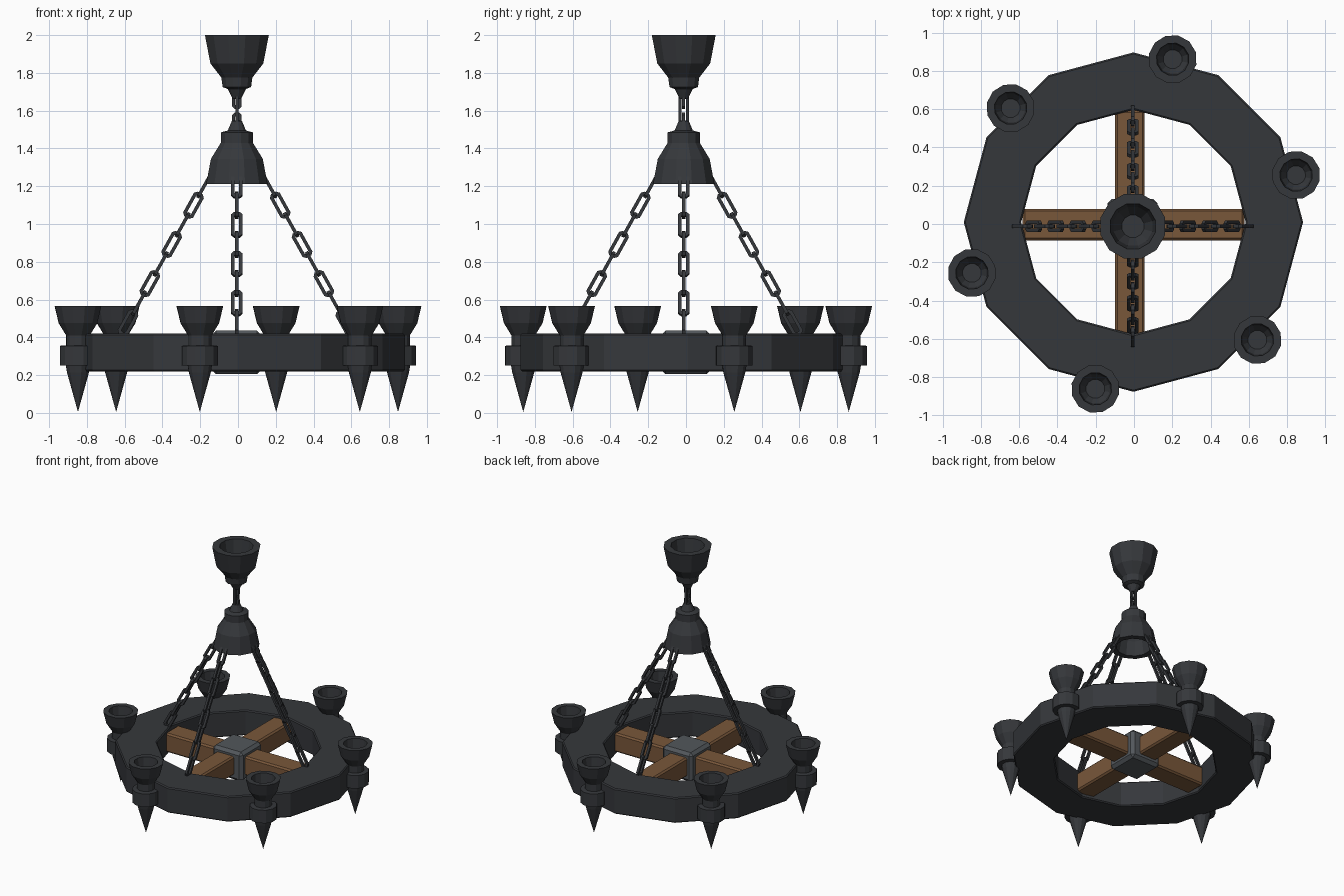
import bpy, bmesh
from math import sin, cos, pi, radians
from mathutils import Vector, Matrix

if "Cube" in bpy.data.objects:
    bpy.data.objects.remove(bpy.data.objects["Cube"])


def material(name, col):
    m = bpy.data.materials.new(name)
    m.diffuse_color = (*col, 1)
    m.use_nodes = True
    m.node_tree.nodes["Principled BSDF"].inputs["Base Color"].default_value = m.diffuse_color
    return m


IRON = material("dark_iron", (0.036, 0.039, 0.044))
STEEL = material("hub_steel", (0.085, 0.095, 0.105))
WOOD = material("wood", (0.19, 0.095, 0.042))
CX, CY = -0.006, -0.012      # axis of the hanging parts


def finish(bm, name, mat, bevel=0.0):
    bmesh.ops.recalc_face_normals(bm, faces=bm.faces)
    me = bpy.data.meshes.new(name)
    bm.to_mesh(me)
    bm.free()
    ob = bpy.data.objects.new(name, me)
    bpy.context.collection.objects.link(ob)
    me.materials.append(mat)
    if bevel:
        b = ob.modifiers.new("bevel", 'BEVEL')
        b.width, b.segments = bevel, 1
    return ob


def lathe(bm, profile, sides, centre=(0, 0), turn=0.0, closed=False):
    """Revolve (radius, z) points; zero radius makes a pole."""
    rings = []
    for r, z in profile:
        if r < 1e-6:
            rings.append([bm.verts.new((*centre, z))])
        else:
            rings.append([bm.verts.new((centre[0] + r * cos(turn + 2 * pi * i / sides),
                                        centre[1] + r * sin(turn + 2 * pi * i / sides), z))
                          for i in range(sides)])
    pairs = list(zip(rings, rings[1:]))
    if closed:
        pairs.append((rings[-1], rings[0]))
    for a, b in pairs:
        for i in range(sides):
            j = (i + 1) % sides
            quad = [a[i % len(a)], a[j % len(a)], b[j % len(b)], b[i % len(b)]]
            bm.faces.new(list(dict.fromkeys(quad)))


def link(bm, centre, axis, side, length, width, rod):
    """Elongated octagonal chain link with a square section."""
    axis, side = axis.normalized(), side.normalized()
    normal = axis.cross(side)
    h, w, c = length / 2, width / 2, width * 0.25
    loops = []
    for inset, lift in ((0, -1), (0, 1), (rod, 1), (rod, -1)):
        a, b, k = h - inset, w - inset, c * (1 - inset / w)
        pts = [(b, a - k), (b - k, a), (k - b, a), (-b, a - k),
               (-b, k - a), (k - b, -a), (b - k, -a), (b, k - a)]
        loops.append([bm.verts.new(centre + side * x + axis * y + normal * lift * rod / 2)
                      for x, y in pts])
    for n in range(4):
        a, b = loops[n], loops[(n + 1) % 4]
        for i in range(8):
            j = (i + 1) % 8
            bm.faces.new((a[i], a[j], b[j], b[i]))


def box(name, centre, size, mat, bevel):
    bm = bmesh.new()
    bmesh.ops.create_cube(bm, size=1, matrix=Matrix.Translation(centre) @ Matrix.Diagonal((*size, 1)))
    return finish(bm, name, mat, bevel)


# twelve-sided ring
bm = bmesh.new()
lathe(bm, [(0.587, 0.22), (0.887, 0.22), (0.887, 0.42), (0.587, 0.42)], 12, (-0.003, 0.01), 0, True)
finish(bm, "ring", IRON, 0.008)

# six spiked candle cups
for k in range(6):
    a = radians(16.8 + 60 * k)
    pos = (0.885 * cos(a), 0.885 * sin(a))
    bm = bmesh.new()
    lathe(bm, [(0, 0.005), (0.06, 0.215), (0.066, 0.25), (0.099, 0.252), (0.099, 0.355),
               (0.064, 0.358), (0.064, 0.41), (0.105, 0.475), (0.127, 0.565), (0.086, 0.565),
               (0.078, 0.49), (0.05, 0.45), (0, 0.45)], 12, pos, a)
    finish(bm, f"candle_cup_{k + 1}", IRON)

# crossed beams and centre hub
box("beam_x", (-0.003, -0.003, 0.32), (1.16, 0.165, 0.15), WOOD, 0.012)
box("beam_y", (-0.022, 0.005, 0.322), (0.155, 1.18, 0.15), WOOD, 0.012)
box("hub", (-0.008, 0.0, 0.32), (0.262, 0.262, 0.23), STEEL, 0.022)

# ceiling cup
bm = bmesh.new()
lathe(bm, [(0, 1.66), (0.024, 1.665), (0.05, 1.715), (0.078, 1.725), (0.085, 1.775), (0.145, 1.85),
           (0.175, 2.0), (0.122, 2.0), (0.105, 1.88), (0.06, 1.80), (0, 1.80)], 12, (CX, CY), pi / 12)
finish(bm, "ceiling_cup", IRON)

# bell that gathers the chains
bm = bmesh.new()
lathe(bm, [(0, 1.55), (0.028, 1.545), (0.05, 1.495), (0.088, 1.485), (0.088, 1.43), (0.142, 1.345),
           (0.168, 1.212), (0.125, 1.212), (0.105, 1.32), (0.06, 1.40), (0, 1.40)], 12, (CX, CY), pi / 12)
finish(bm, "chain_bell", IRON)

# top link between cup and bell
bm = bmesh.new()
up = Vector((0, 0, 1))
link(bm, Vector((CX, CY, 1.605)), up, Vector((0, 1, 0)), 0.18, 0.056, 0.016)
link(bm, Vector((CX, CY, 1.66)), up, Vector((1, 0, 0)), 0.10, 0.05, 0.016)
link(bm, Vector((CX, CY, 1.54)), up, Vector((1, 0, 0)), 0.10, 0.05, 0.016)
finish(bm, "top_link", IRON)

# four slanted chains of alternating links
COUNT = 8
for k in range(4):
    out = Vector((round(cos(k * pi / 2)), round(sin(k * pi / 2)), 0))
    tangent = up.cross(out)
    start = Vector((CX, CY, 1.255)) + out * 0.143
    end = Vector((CX, CY, 0.425)) + out * 0.605
    axis = (end - start).normalized()
    bm = bmesh.new()
    for n in range(COUNT):
        side = axis.cross(tangent) if n % 2 else tangent
        link(bm, start.lerp(end, (n + 0.5) / COUNT), axis, side, 0.148, 0.06, 0.018)
    finish(bm, f"chain_{k + 1}", IRON)
